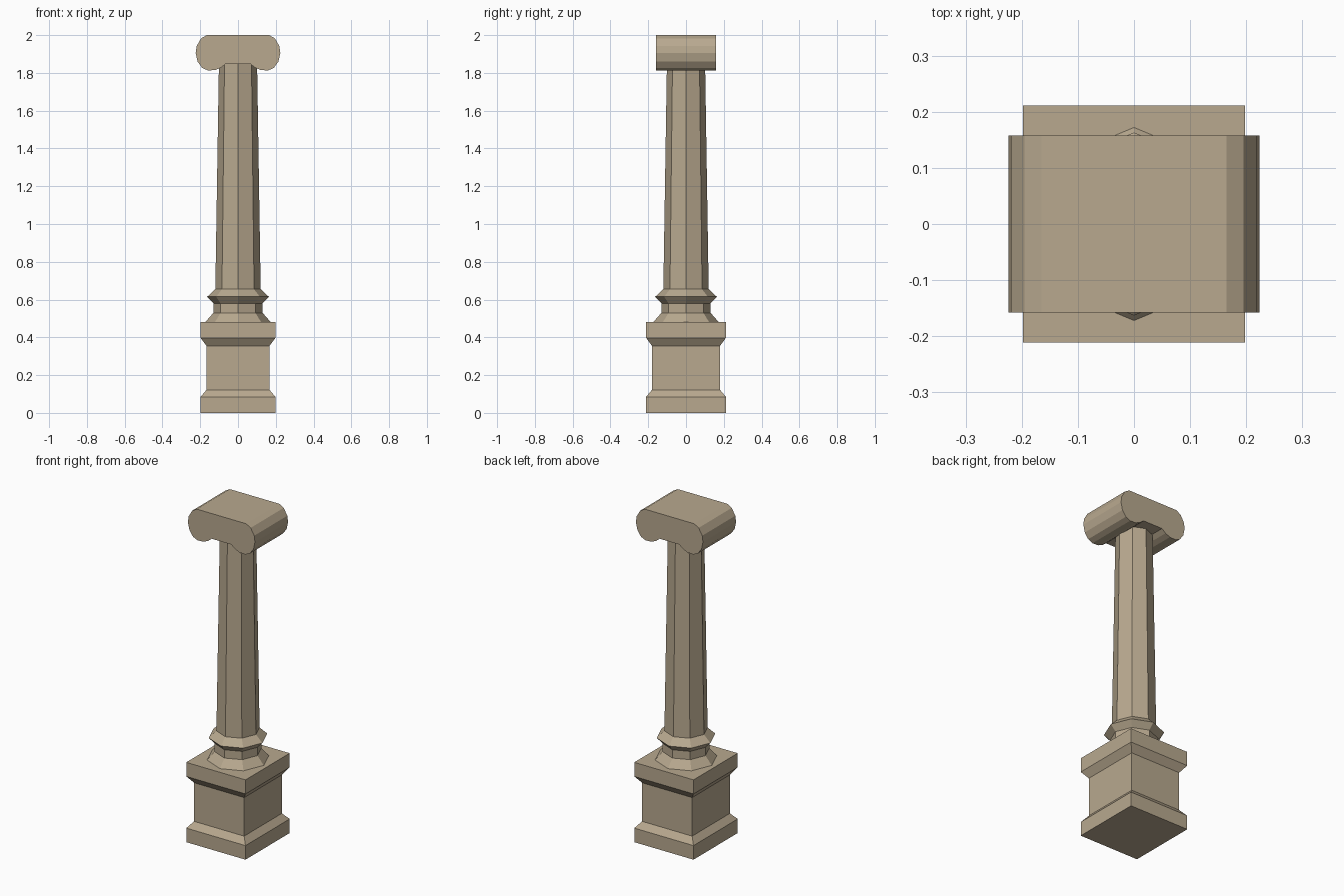
import bpy, bmesh, math

if "Cube" in bpy.data.objects:
    bpy.data.objects.remove(bpy.data.objects["Cube"])

stone = bpy.data.materials.new("tan stone")
stone.diffuse_color = (0.48, 0.395, 0.275, 1)
stone.use_nodes = True
stone.node_tree.nodes["Principled BSDF"].inputs["Base Color"].default_value = stone.diffuse_color


def loft(name, rings):
    """Skin a stack of closed rings and cap both ends."""
    bm = bmesh.new()
    loops = [[bm.verts.new(p) for p in ring] for ring in rings]
    n = len(loops[0])
    for a, b in zip(loops, loops[1:]):
        for i in range(n):
            j = (i + 1) % n
            bm.faces.new((a[i], a[j], b[j], b[i]))
    bm.faces.new(loops[0][::-1])
    bm.faces.new(loops[-1])
    bmesh.ops.recalc_face_normals(bm, faces=bm.faces)
    mesh = bpy.data.meshes.new(name)
    bm.to_mesh(mesh)
    bm.free()
    mesh.materials.append(stone)
    obj = bpy.data.objects.new(name, mesh)
    bpy.context.collection.objects.link(obj)
    return obj


def rectangle(x, y, z):
    return [(-x, -y, z), (x, -y, z), (x, y, z), (-x, y, z)]


def octagon(r, z):
    return [(r * math.cos(i * math.pi / 4), r * math.sin(i * math.pi / 4), z)
            for i in range(8)]


# Pedestal: plinth, recessed block and cornice
WIDE, NARROW = (0.198, 0.211), (0.167, 0.18)
steps = [(WIDE, 0), (WIDE, 0.085), (NARROW, 0.122),
         (NARROW, 0.355), (WIDE, 0.397), (WIDE, 0.482)]
loft("pedestal", [rectangle(*size, z) for size, z in steps])

# Moulded octagonal foot and tapered shaft
column = [(0.172, 0.482), (0.13, 0.53), (0.13, 0.58),
          (0.163, 0.615), (0.12, 0.655), (0.101, 1.85)]
loft("column_shaft", [octagon(r, z) for r, z in column])

# Capital: mirrored scroll profile extruded front to back
half = [(0.165, 2.0), (0.195, 1.983), (0.219, 1.942), (0.224, 1.905),
        (0.214, 1.86), (0.19, 1.827), (0.16, 1.813), (0.12, 1.815),
        (0.09, 1.828), (0.065, 1.848)]
profile = half + [(-x, z) for x, z in reversed(half)]
loft("scroll_capital", [[(x, y, z) for x, z in profile] for y in (-0.158, 0.158)])
